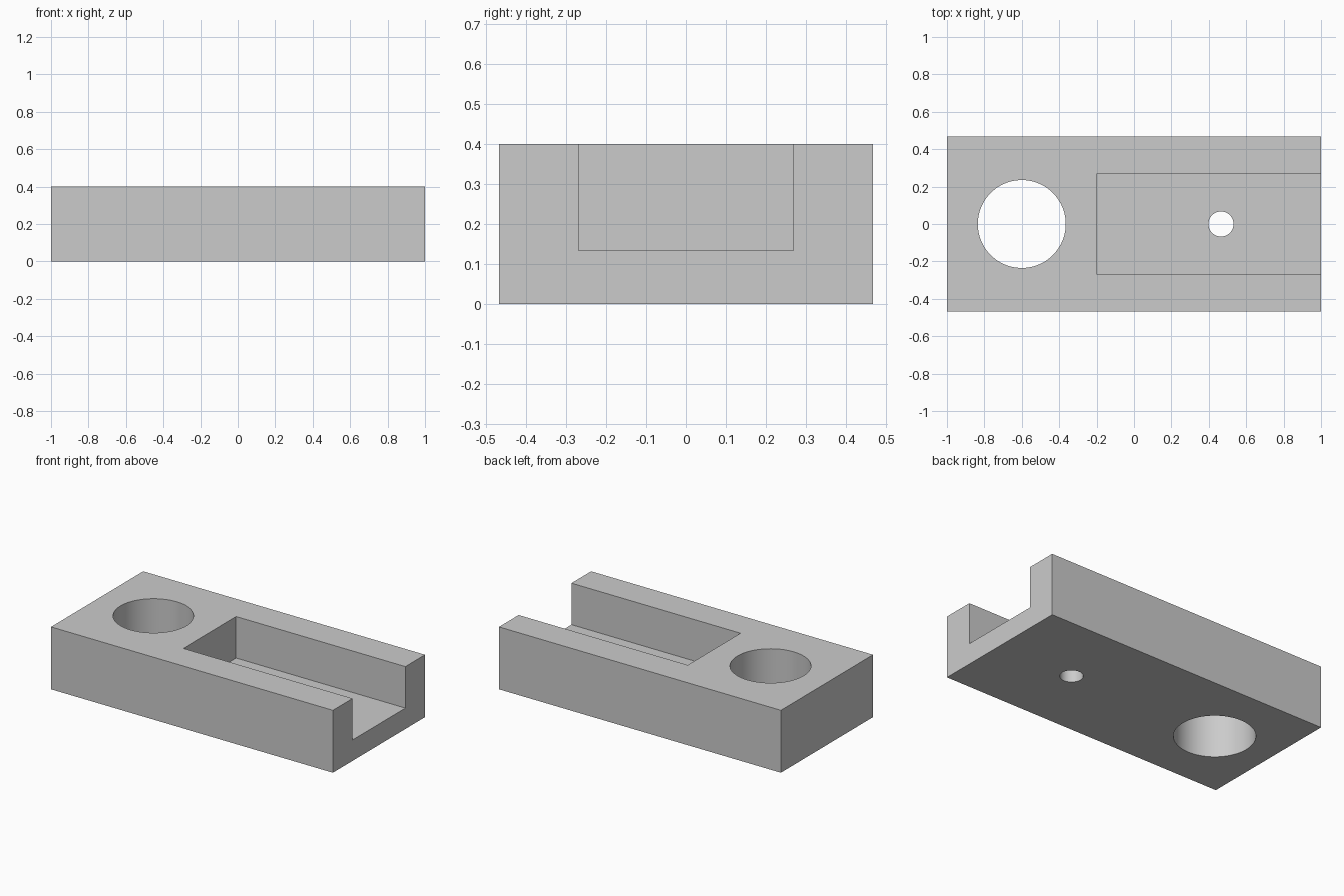
import bpy

default_cube = bpy.data.objects.get("Cube")
if default_cube:
    bpy.data.objects.remove(default_cube, do_unlink=True)

LENGTH, WIDTH, HEIGHT = 2.0, 0.933, 0.4
SLOT_START, SLOT_WIDTH, SLOT_FLOOR = -0.2, 0.535, 0.134
MARGIN = 0.1  # cutters overshoot the open faces

grey = bpy.data.materials.new("plain grey")
grey.use_nodes = True
grey.diffuse_color = (0.6, 0.6, 0.6, 1)
grey.node_tree.nodes["Principled BSDF"].inputs["Base Color"].default_value = grey.diffuse_color


def box(name, low, high):
    centre = [(a + b) / 2 for a, b in zip(low, high)]
    bpy.ops.mesh.primitive_cube_add(size=1, location=centre)
    obj = bpy.context.object
    obj.name = name
    obj.scale = [b - a for a, b in zip(low, high)]
    bpy.ops.object.transform_apply(location=True, rotation=False, scale=True)
    obj.data.materials.append(grey)
    return obj


def hole(name, x, radius):
    bpy.ops.mesh.primitive_cylinder_add(
        vertices=96, radius=radius, depth=HEIGHT + 2 * MARGIN, location=(x, 0, HEIGHT / 2))
    obj = bpy.context.object
    obj.name = name
    obj.data.materials.append(grey)
    return obj


# Solid block
block = box("slotted_block", (-LENGTH / 2, -WIDTH / 2, 0), (LENGTH / 2, WIDTH / 2, HEIGHT))

# Open-ended slot, large through hole and small hole in the slot floor
cutters = [
    box("slot_cutter", (SLOT_START, -SLOT_WIDTH / 2, SLOT_FLOOR),
        (LENGTH / 2 + MARGIN, SLOT_WIDTH / 2, HEIGHT + MARGIN)),
    hole("large_hole_cutter", -0.6, 0.235),
    hole("small_hole_cutter", 0.465, 0.067),
]

bpy.ops.object.select_all(action="DESELECT")
block.select_set(True)
bpy.context.view_layer.objects.active = block
for cutter in cutters:
    cutter.hide_render = True
    cut = block.modifiers.new(cutter.name, "BOOLEAN")
    cut.operation = "DIFFERENCE"
    cut.solver = "EXACT"
    cut.object = cutter
    bpy.ops.object.modifier_apply(modifier=cut.name)
    bpy.data.objects.remove(cutter, do_unlink=True)

# Smooth hole walls, crisp edges
bpy.ops.object.shade_smooth_by_angle()
